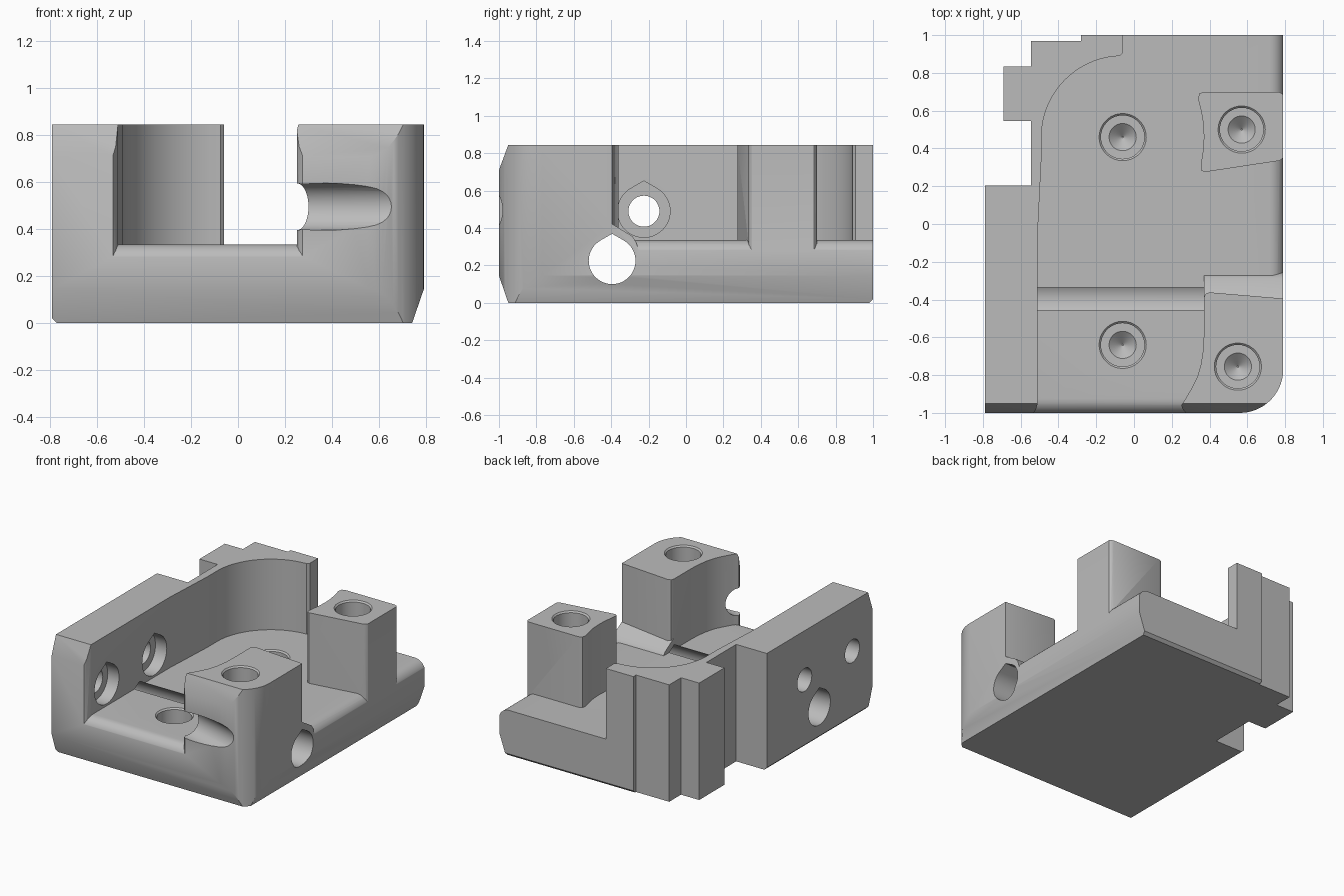
import bpy, bmesh
from math import sin, cos, pi, radians

cube = bpy.data.objects.get("Cube")
if cube:
    bpy.data.objects.remove(cube, do_unlink=True)

grey = bpy.data.materials.new("plain grey")
grey.use_nodes = True
grey.diffuse_color = (0.5, 0.5, 0.5, 1)
grey.node_tree.nodes["Principled BSDF"].inputs["Base Color"].default_value = (0.5, 0.5, 0.5, 1)


def loft(name, rings):
    """Closed solid through matching rings of points."""
    bm = bmesh.new()
    loops = [[bm.verts.new(p) for p in ring] for ring in rings]
    for a, b in zip(loops, loops[1:]):
        for i in range(len(a)):
            j = (i + 1) % len(a)
            bm.faces.new((a[i], a[j], b[j], b[i]))
    bm.faces.new(loops[0])
    bm.faces.new(loops[-1])
    bmesh.ops.recalc_face_normals(bm, faces=bm.faces)
    mesh = bpy.data.meshes.new(name)
    bm.to_mesh(mesh)
    bm.free()
    mesh.materials.append(grey)
    obj = bpy.data.objects.new(name, mesh)
    bpy.context.collection.objects.link(obj)
    return obj


def prism(name, outline, axis, lo, hi):
    place = {"x": lambda a, b, t: (t, a, b),
             "y": lambda a, b, t: (a, t, b),
             "z": lambda a, b, t: (a, b, t)}[axis]
    return loft(name, [[place(a, b, t) for a, b in outline] for t in (lo, hi)])


def arc(cx, cy, r, start, end, n):
    angles = [radians(start + (end - start) * i / n) for i in range(n + 1)]
    return [(cx + r * cos(a), cy + r * sin(a)) for a in angles]


def teardrop(cy, cz, r):
    return arc(cy, cz, r, 120, 420, 40) + [(cy, cz + r * 1.155)]


def cut(target, *cutters):
    for cutter in cutters:
        mod = target.modifiers.new("cut", "BOOLEAN")
        mod.operation = "DIFFERENCE"
        mod.solver = "EXACT"
        mod.object = cutter
        bpy.context.view_layer.objects.active = target
        bpy.ops.object.modifier_apply(modifier=mod.name)
        bpy.data.objects.remove(cutter, do_unlink=True)


TOP, FLOOR = 0.845, 0.335

# Full-height block with stepped rear corner and one round front corner
outline = [(-.79, -1)] + arc(.56, -.77, .23, -90, 0, 14) + [
    (.79, 1), (-.28, 1), (-.28, .97), (-.545, .97), (-.545, .835),
    (-.69, .835), (-.69, .545), (-.545, .545), (-.545, .205), (-.79, .205)]
body = prism("bracket_body", outline, "z", 0, TOP)

# Plate core with rounded front and side upper edges
core = prism("plate_core", [(-1.2, -1.005), (.795, -1.005), (.795, 1.3), (-1.2, 1.3)],
             "z", -.2, FLOOR)
bm = bmesh.new()
bm.from_mesh(core.data)
edges = [e for e in bm.edges if all(v.co.z > .3 for v in e.verts)
         and (all(v.co.y < -1 for v in e.verts) or all(0 < v.co.x < 1 for v in e.verts))]
bmesh.ops.bevel(bm, geom=edges, offset=.08, segments=8, profile=.5, affect="EDGES")
bm.to_mesh(core.data)
bm.free()

# Tall side wall curling around the back
wall = prism("side_wall", [(-1.3, -1.3), (-.57, -1.3), (-.54, -1.01), (-.52, -.985),
                           (-.51, -.95), (-.51, -.05), (-.49, .35)]
             + arc(-.06, .46, .43, 180, 98, 20)
             + [(-.075, .89), (-.06, .905), (-.06, 1.3), (-1.3, 1.3)], "z", .05, 1.2)

# Two posts, the front one with a hollowed inner face
front_post = prism("front_post", [
    (.3, -1.2), (.285, -1.01), (.26, -.985), (.25, -.96), (.27, -.93), (.305, -.87), (.335, -.81),
    (.355, -.74), (.367, -.66), (.37, -.58), (.37, -.39), (.378, -.37), (.4, -.362),
    (.77, -.393), (1.2, -.43), (1.2, -1.2)], "z", .05, 1.2)
back_post = prism("back_post", [
    (.355, .285), (.375, .275), (.77, .335), (.785, .345), (.80, .37), (.80, .67), (.785, .69),
    (.765, .70), (.37, .70), (.345, .69), (.34, .66), (.355, .6), (.367, .53),
    (.37, .46), (.366, .39), (.358, .34)], "z", .05, 1.2)

# Sloped boss over the cross hole
boss = prism("hole_boss", [(-.6, .1), (-.6, .42), (-.4, .425), (-.285, .355), (-.265, .32),
                           (-.25, .27), (-.25, .1)], "x", .37, 1.25)

# Pocket is everything above the plate that is not wall, post or boss
pocket = prism("pocket", [(-1.1, -1.1), (1.1, -1.1), (1.1, 1.1), (-1.1, 1.1)], "z", .15, 1.0)
cut(pocket, core, wall, front_post, back_post, boss)
cut(body, pocket)

# Chamfers along the outer edges: profile, axis
for profile, axis in [
        ([(-1.037, .61), (-.9315, .895), (-1.1, .895)], "x"),
        ([(-.9328, -.05), (-1.0172, .195), (-1.1, .195), (-1.1, -.05)], "x"),
        ([(.7228, -.05), (.8072, .195), (.9, .195), (.9, -.05)], "y"),
        ([(-.75, -.02), (-.81, .04), (-.85, .04), (-.85, -.02)], "y"),
        ([(.96, -.02), (1.02, .04), (1.1, .04), (1.1, -.02)], "x")]:
    cut(body, prism("chamfer_cutter", profile, axis, -1.4, 1.4))

# Cross hole through the plate, and two counterbored holes in the wall
cut(body, prism("cross_hole", teardrop(-.395, .225, .125), "x", -1.2, 1.2))
for y in (-.225, -.77):
    cut(body, prism("wall_hole", arc(y, .49, .083, 0, 350, 35), "x", -1.2, -.4),
        prism("counterbore", teardrop(y, .49, .14), "x", -.6, -.3))

# Blind screw holes with a conical bottom
for x, y, z, depth in [(-.06, .46, FLOOR, .17), (-.06, -.64, FLOOR, .17),
                       (.57, .5, TOP, .35), (.55, -.755, TOP, .35)]:
    steps = [(.135, z + .01), (.115, z - .01), (.115, z - depth),
             (.072, z - depth - .001), (.004, z - depth - .06)]
    cut(body, loft("screw_hole", [[(px, py, h) for px, py in arc(x, y, r, 0, 350, 35)]
                                  for r, h in steps]))

# Slanted round groove across the front post
cut(body, loft("groove", [[(x, y + .1 * cos(a * pi / 18), .495 + .1 * sin(a * pi / 18))
                           for a in range(36)] for x, y in [(.05, -.907), (.95, -1.166)]]))

bpy.ops.object.select_all(action="DESELECT")
body.select_set(True)
bpy.context.view_layer.objects.active = body
bpy.ops.object.shade_smooth_by_angle(angle=radians(30))
